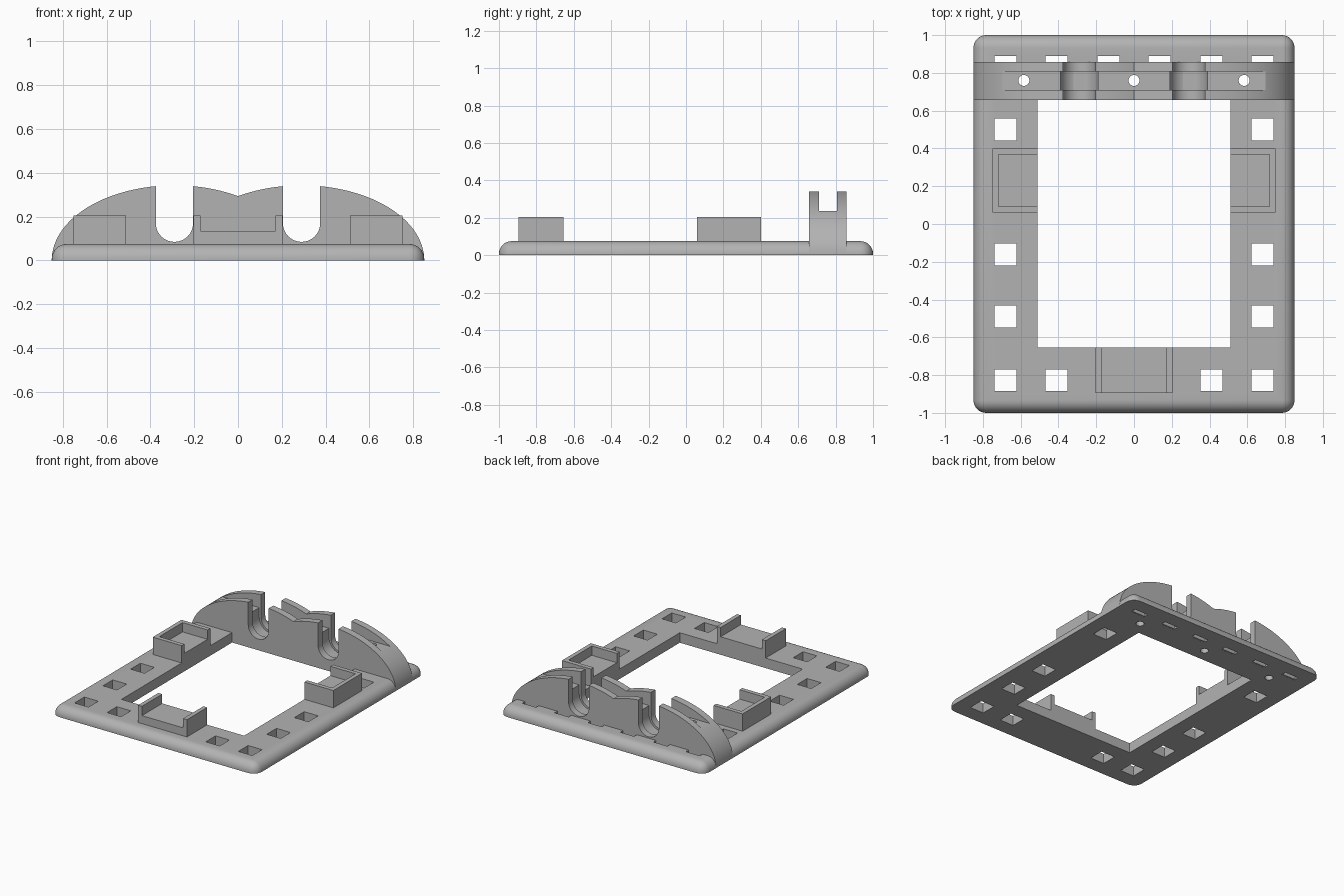
import bpy, bmesh, math
from mathutils import Matrix

if "Cube" in bpy.data.objects:
    bpy.data.objects.remove(bpy.data.objects["Cube"])

grey = bpy.data.materials.new("mid grey")
grey.use_nodes = True
COLOUR = (0.45, 0.45, 0.45, 1)
grey.diffuse_color = COLOUR
grey.node_tree.nodes["Principled BSDF"].inputs["Base Color"].default_value = COLOUR

TOP = 0.075                  # plate thickness
WALL_Y = (0.657, 0.858)      # front and back of the holder wall
GROOVE_Y = (0.71, 0.808)
SLOT_X = 0.29


def add_box(bm, x, y, z):
    """Box from three (low, high) ranges."""
    spans = (x, y, z)
    size = Matrix.Diagonal([b - a for a, b in spans] + [1])
    centre = Matrix.Translation([(a + b) / 2 for a, b in spans])
    return bmesh.ops.create_cube(bm, size=1, matrix=centre @ size)["verts"]


def add_prism(bm, points, y):
    """Extrude an x-z outline along y."""
    face = bm.faces.new([bm.verts.new((px, y[0], pz)) for px, pz in points])
    out = bmesh.ops.extrude_face_region(bm, geom=[face])["geom"]
    moved = [v for v in out if isinstance(v, bmesh.types.BMVert)]
    bmesh.ops.translate(bm, verts=moved, vec=(0, y[1] - y[0], 0))


def finish(bm, name):
    bmesh.ops.recalc_face_normals(bm, faces=bm.faces)
    mesh = bpy.data.meshes.new(name)
    bm.to_mesh(mesh)
    bm.free()
    mesh.materials.append(grey)
    obj = bpy.data.objects.new(name, mesh)
    bpy.context.collection.objects.link(obj)
    return obj


def select(obj):
    bpy.ops.object.select_all(action="DESELECT")
    obj.select_set(True)
    bpy.context.view_layer.objects.active = obj


def cut(obj, bm):
    """Subtract the cutter mesh and remove it."""
    cutter = finish(bm, "cutter")
    cutter.hide_render = True
    mod = obj.modifiers.new("cut", "BOOLEAN")
    mod.operation, mod.solver, mod.object = "DIFFERENCE", "EXACT", cutter
    select(obj)
    bpy.ops.object.modifier_apply(modifier=mod.name)
    bpy.data.objects.remove(cutter)


def smooth(obj):
    select(obj)
    bpy.ops.object.shade_smooth_by_angle(angle=math.radians(30))


def screw_holes():
    bm = bmesh.new()
    for x in (-0.583, 0, 0.583):
        bmesh.ops.create_cone(bm, cap_ends=True, segments=32, radius1=0.029,
                              radius2=0.029, depth=2,
                              matrix=Matrix.Translation((x, 0.76, 0)))
    return bm


# Base plate with rounded rim
bm = bmesh.new()
add_box(bm, (-0.85, 0.85), (-1, 1), (0, TOP))
rim = [e for e in bm.edges if max(v.co.z for v in e.verts) > TOP / 2]
bmesh.ops.bevel(bm, geom=rim, offset=0.068, segments=8, profile=0.5,
                affect="EDGES")
plate = finish(bm, "base_plate")

# Window, square holes and rear slots
bm = bmesh.new()
THROUGH = (-0.1, 0.3)
HALF = 0.058
add_box(bm, (-0.51, 0.51), (-0.655, 0.66), THROUGH)
for s in (-1, 1):
    for x, y in ((0.68, 0.5), (0.68, -0.162), (0.68, -0.49),
                 (0.68, -0.827), (0.41, -0.827)):
        add_box(bm, (s * x - HALF, s * x + HALF), (y - HALF, y + HALF), THROUGH)
    for x in (0.135, 0.41, 0.68):
        add_box(bm, (s * x - HALF, s * x + HALF), (0.85, 0.89), THROUGH)
cut(plate, bm)
cut(plate, screw_holes())
smooth(plate)

# Holder wall: two overlapping elliptical humps
bm = bmesh.new()
CX, RX, RZ = SLOT_X, 0.56, 0.342
start = math.acos(-CX / RX)
arc = [(CX + RX * math.cos(start * i / 40), RZ * math.sin(start * i / 40) + 0.001)
       for i in range(41)]
outline = arc + [(-x, z) for x, z in reversed(arc[:-1])]
add_prism(bm, outline, WALL_Y)
wall = finish(bm, "holder_wall")


def slots(radius, y):
    """Pair of round-bottomed upright slots."""
    bm = bmesh.new()
    for s in (-1, 1):
        pts = [(s * SLOT_X + radius * math.cos(math.pi * (1 + i / 24)),
                0.17 + radius * math.sin(math.pi * (1 + i / 24))) for i in range(25)]
        pts += [(s * SLOT_X + radius, 0.5), (s * SLOT_X - radius, 0.5)]
        add_prism(bm, pts, y)
    return bm


cut(wall, slots(0.085, (0.6, 0.9)))
cut(wall, slots(0.1, GROOVE_Y))
bm = bmesh.new()
add_box(bm, (-0.9, 0.9), GROOVE_Y, (0.237, 0.5))
cut(wall, bm)
cut(wall, screw_holes())
smooth(wall)

# Corner brackets
LOW, HIGH, WALL = 0.135, 0.205, 0.032
BOTTOM = TOP - 0.001


def bracket(name, parts):
    bm = bmesh.new()
    for x, y, z in parts:
        add_box(bm, x, y, (BOTTOM, z))
    finish(bm, name)


for name, s in (("left_bracket", 1), ("right_bracket", -1)):
    def span(a, b):
        return tuple(sorted((s * a, s * b)))
    bracket(name, (
        (span(0.51, 0.75 - WALL), (0.06 + WALL, 0.4 - WALL), LOW),
        (span(0.75 - WALL, 0.75), (0.06, 0.4), HIGH),
        (span(0.51, 0.75 - WALL), (0.06, 0.06 + WALL), HIGH),
        (span(0.51, 0.75 - WALL), (0.4 - WALL, 0.4), HIGH)))

depth = (-0.895, -0.655)
bracket("front_bracket", (
    ((-0.203 + WALL, 0.203 - WALL), depth, LOW),
    ((-0.203, -0.203 + WALL), depth, HIGH),
    ((0.203 - WALL, 0.203), depth, HIGH)))
